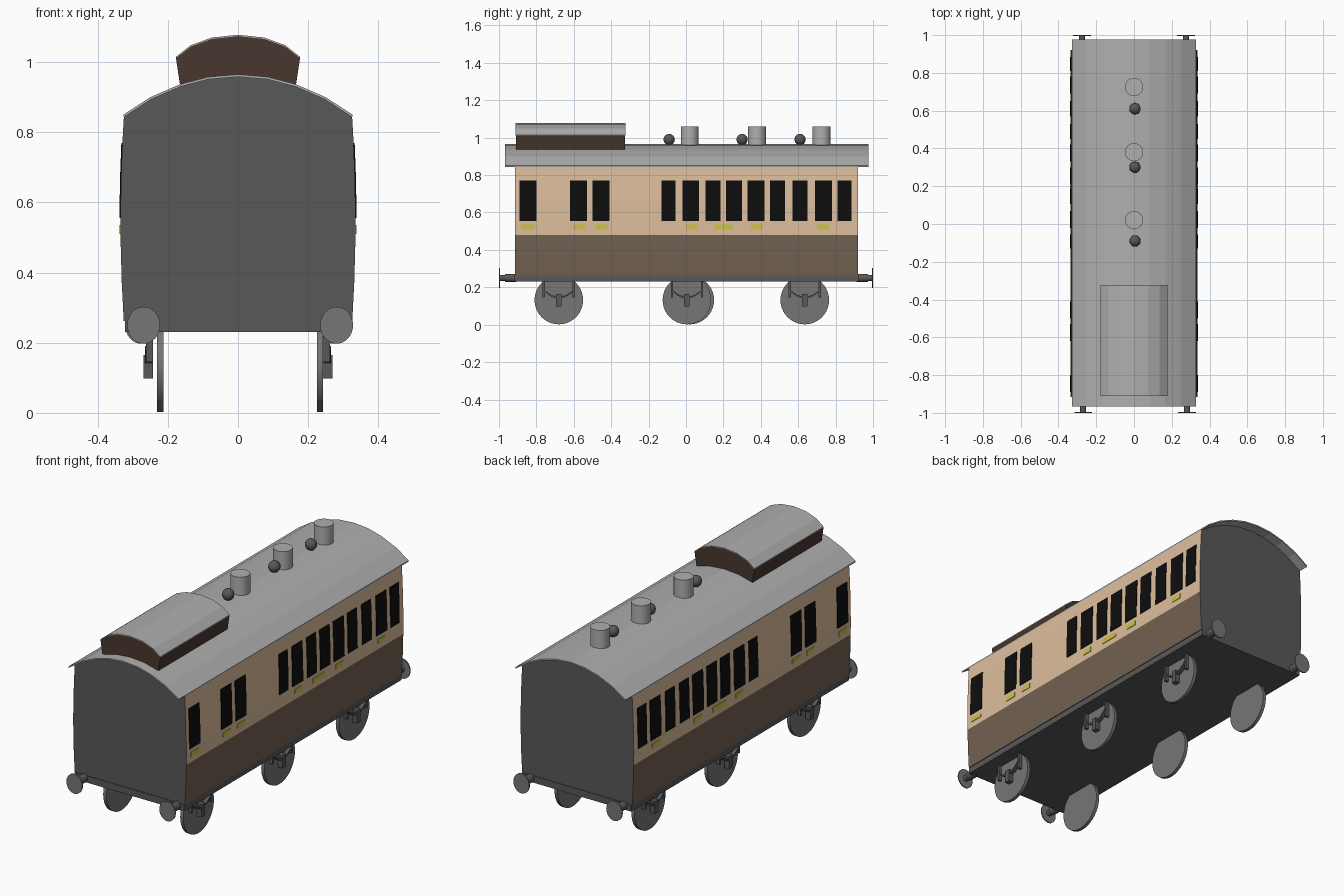
import bpy, bmesh
from math import cos, sin, pi, radians
from mathutils import Matrix

if "Cube" in bpy.data.objects:
    bpy.data.objects.remove(bpy.data.objects["Cube"])


def material(name, r, g, b):
    m = bpy.data.materials.new(name)
    m.use_nodes = True
    m.diffuse_color = (r, g, b, 1)
    bsdf = next(n for n in m.node_tree.nodes if n.type == 'BSDF_PRINCIPLED')
    bsdf.inputs["Base Color"].default_value = (r, g, b, 1)
    return m


ROOF = material("roof_grey", .43, .43, .43)
DARK = material("dark_grey", .098, .098, .098)
WHEEL = material("wheel_grey", .18, .18, .18)
CREAM = material("cream", .73, .52, .34)
BROWN = material("brown", .174, .12, .084)
UMBER = material("dark_brown", .065, .037, .027)
BLACK = material("window_black", .004, .004, .004)
YELLOW = material("handle_yellow", .6, .55, .06)


def finish(name, bm, mats, smooth=False):
    bmesh.ops.recalc_face_normals(bm, faces=bm.faces)
    me = bpy.data.meshes.new(name)
    bm.to_mesh(me)
    bm.free()
    ob = bpy.data.objects.new(name, me)
    bpy.context.collection.objects.link(ob)
    for m in mats:
        me.materials.append(m)
    if smooth:
        bpy.ops.object.select_all(action='DESELECT')
        ob.select_set(True)
        bpy.context.view_layer.objects.active = ob
        bpy.ops.object.shade_smooth_by_angle(angle=radians(35))
    return ob


def add_prism(bm, pts, axis, a, b):
    """Extrude a closed profile along x (points are y, z) or y (points are x, z)."""
    def at(t):
        return [bm.verts.new((t, p, z) if axis == 'x' else (p, t, z)) for p, z in pts]
    lo, hi = at(a), at(b)
    bm.faces.new(lo)
    bm.faces.new(hi[::-1])
    for i in range(len(pts)):
        j = (i + 1) % len(pts)
        bm.faces.new((lo[i], hi[i], hi[j], lo[j]))


def prism(name, pts, axis, a, b, mat):
    bm = bmesh.new()
    add_prism(bm, pts, axis, a, b)
    return finish(name, bm, [mat])


def rect(u0, u1, v0, v1):
    return [(u0, v0), (u1, v0), (u1, v1), (u0, v1)]


def cylinder(name, centre, radius, depth, axis, mat, sides=32, stretch=1):
    bm = bmesh.new()
    turn = {'x': Matrix.Rotation(pi / 2, 4, 'Y'),
            'y': Matrix.Rotation(pi / 2, 4, 'X'), 'z': Matrix()}[axis]
    bmesh.ops.create_cone(bm, cap_ends=True, segments=sides, radius1=radius,
                          radius2=radius, depth=depth,
                          matrix=Matrix.Translation(centre) @ Matrix.Diagonal((1, 1, stretch, 1)) @ turn)
    return finish(name, bm, [mat], True)


def mirrored(half):
    """Complete a half profile running from the right edge to the centre line."""
    return half + [(-x, z) for x, z in half[-2::-1]]


def side_x(z):
    return .325 + .01 * (1 - ((z - .55) / .3) ** 2)


# Body shell with bulging sides, two-tone paint and dark ends
FRONT, BACK = -.915, .92
ROOF_ARC = mirrored([(.327, .85), (.25, .9), (.165, .937), (.085, .958), (0, .965)])
right_side = [(side_x(z), z) for z in (.262, .37, .48, .555, .66, .77, .85)]
body_profile = (right_side + [(x, z - .006) for x, z in ROOF_ARC[1:-1]]
                + [(-x, z) for x, z in reversed(right_side)])
body = prism("body", body_profile, 'y', FRONT, BACK, DARK)
for m in (CREAM, BROWN):
    body.data.materials.append(m)
for f in body.data.polygons:
    if abs(f.normal.x) > .8:
        f.material_index = 1 if f.center.z > .48 else 2

# Underframe
prism("underframe", rect(-.322, .322, .23, .266), 'y', FRONT - .003, BACK + .003, DARK)

# Thin overhanging roof
roof_profile = ROOF_ARC + [(x * .995, z - .007) for x, z in reversed(ROOF_ARC)]
prism("roof", roof_profile, 'y', -.967, .977, ROOF)

# Raised roof section at the front
LANTERN_ARC = mirrored([(.177, 1.012), (.135, 1.045), (.075, 1.067), (0, 1.075)])
prism("raised_section", [(.163, .92)] + LANTERN_ARC + [(-.163, .92)],
      'y', -.91, -.325, UMBER)
prism("raised_section_roof",
      [(x, z + .003) for x, z in LANTERN_ARC] + [(x, z - .001) for x, z in reversed(LANTERN_ARC)],
      'y', -.911, -.324, ROOF)

# Roof vents and lamp domes
for y in (.02, .38, .725):
    cylinder("roof_vent", (0, y, 1.005), .048, .11, 'z', ROOF)
for y in (-.09, .3, .61):
    bm = bmesh.new()
    bmesh.ops.create_uvsphere(bm, u_segments=20, v_segments=12, radius=.03,
                              matrix=Matrix.Translation((.005, y, .99)))
    finish("roof_lamp", bm, [DARK], True)


# Windows and handles as thin plates on both sides
def plates(name, spans, z0, z1, mat):
    bm = bmesh.new()
    heights = [z0, (z0 + z1) / 2, z1]
    for s in (-1, 1):
        outline = ([(s * (side_x(z) + .003), z) for z in heights]
                   + [(s * (side_x(z) - .003), z) for z in reversed(heights)])
        for y0, y1 in spans:
            add_prism(bm, outline, 'y', y0, y1)
    finish(name, bm, [mat])


plates("windows", [(-.89, -.8), (-.62, -.53), (-.5, -.41), (-.13, -.055), (-.02, .07),
                   (.105, .185), (.215, .3), (.33, .42), (.45, .53), (.57, .65),
                   (.69, .78), (.81, .885)], .555, .77, BLACK)
plates("handles", [(-.88, -.81), (-.605, -.54), (-.485, -.42), (0, .06),
                   (.15, .255), (.345, .41), (.7, .765)], .51, .535, YELLOW)

# Wheels with hangers, leaf spring and axle box
for s in (-1, 1):
    side = "left" if s > 0 else "right"
    for y in (-.68, .005, .635):
        shift = .015 if s < 0 and abs(y) < .1 else 0
        cylinder(side + "_wheel", (s * .228 + .006, y + shift, .132), .13, .018, 'x', WHEEL, 40)
        bm = bmesh.new()
        for d in (-.08, .08):
            add_prism(bm, rect(y + d - .006, y + d + .006, .145, .235), 'x', s * .243, s * .262)
        curve = [(y + .08 * t / 4, .15 + .04 * (t / 4) ** 2) for t in range(-4, 5)]
        add_prism(bm, curve + [(p, z - .01) for p, z in reversed(curve)], 'x', s * .245, s * .265)
        add_prism(bm, rect(y - .015, y + .015, .098, .165), 'x', s * .243, s * .27)
        finish(side + "_axle_guard", bm, [DARK])

# Buffers at both ends
for end, base in ((-1, FRONT), (1, BACK)):
    for s in (-1, 1):
        x = s * .275 + (.006 if end < 0 else 0)
        cylinder("buffer_sleeve", (x, base + end * .022, .25), .022, .06, 'y', DARK, 16)
        cylinder("buffer_shaft", (x, end * .95, .25), .016, .09, 'y', DARK, 16)
        cylinder("buffer_head", (x, end * .997, .25), .047, .006, 'y', WHEEL, 32, 1.12)
